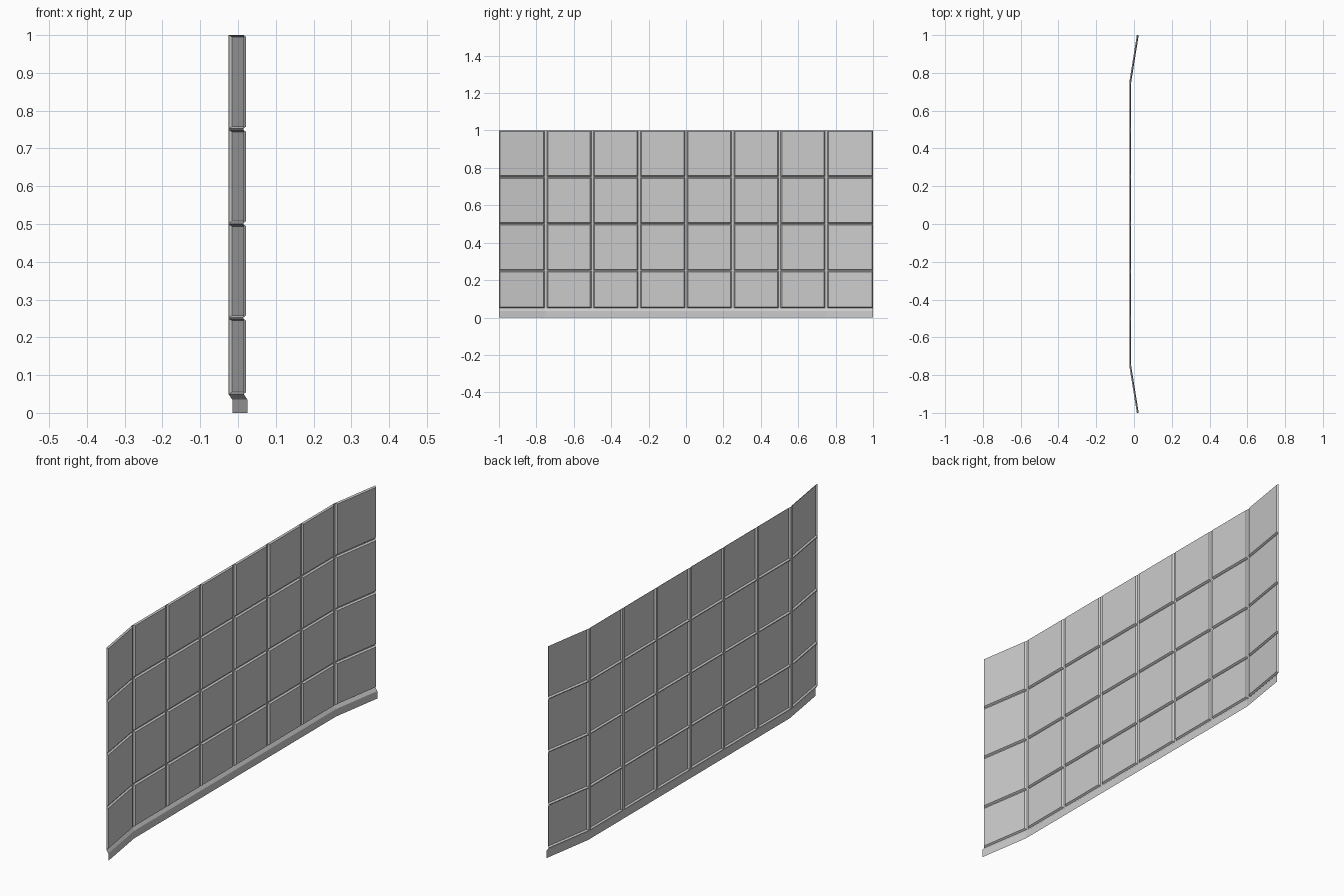
import bpy, bmesh

if "Cube" in bpy.data.objects:
    bpy.data.objects.remove(bpy.data.objects["Cube"])

DEPTH = 0.0075         # how far each tile stands proud of the joints
HALF_V, HALF_H = 0.006, 0.002   # half widths of the joint floors
BEV_Y, BEV_Z = 0.006, 0.005     # bevel widths of the tiles


def base_x(y):
    """Plan profile: flat middle, both end bays angled towards +x."""
    return -0.025 + 0.04 * max(0.0, abs(y) - 0.75) / 0.25


def make_object(name, bm):
    bmesh.ops.remove_doubles(bm, verts=bm.verts, dist=1e-5)
    mesh = bpy.data.meshes.new(name)
    bm.to_mesh(mesh)
    bm.free()
    ob = bpy.data.objects.new(name, mesh)
    bpy.context.collection.objects.link(ob)
    return ob


def rect(bm, y0, y1, z0, z1, off):
    return [bm.verts.new((base_x(y) + off, y, z))
            for y, z in ((y0, z0), (y1, z0), (y1, z1), (y0, z1))]


# joint floor lines across the width (with the bend line) and up the height
ys = [-1.0]
for i in range(-3, 4):
    c = i * 0.25
    ys += [c - HALF_V, c, c + HALF_V]
ys.append(1.0)
zs = [0.05]
for c in (0.251, 0.501, 0.751):
    zs += [c - HALF_H, c + HALF_H]
zs.append(1.0)

# tiled sheet: raised bevelled tiles with flat joints between
bm = bmesh.new()
for y0, y1 in zip(ys, ys[1:]):
    for z0, z1 in zip(zs, zs[1:]):
        outer = rect(bm, y0, y1, z0, z1, 0.0)
        if y1 - y0 > 0.1 and z1 - z0 > 0.1:
            inner = rect(bm, y0 + BEV_Y, y1 - BEV_Y, z0 + BEV_Z, z1 - BEV_Z, DEPTH)
            bm.faces.new(inner)
            for k in range(4):
                n = (k + 1) % 4
                bm.faces.new((outer[k], outer[n], inner[n], inner[k]))
        else:
            bm.faces.new(outer)
make_object("tiled_wall_panel", bm)

# skirting: sloped ledge and upright face below the tiles
bm = bmesh.new()
profile = [(0.01, 0.0), (0.01, 0.035), (0.0, 0.05)]
plan = [-1.0, -0.75, 0.75, 1.0]
for y0, y1 in zip(plan, plan[1:]):
    for (o0, z0), (o1, z1) in zip(profile, profile[1:]):
        bm.faces.new([bm.verts.new((base_x(y) + o, y, z)) for y, z, o in
                      ((y0, z0, o0), (y1, z0, o0), (y1, z1, o1), (y0, z1, o1))])
make_object("skirting", bm)
